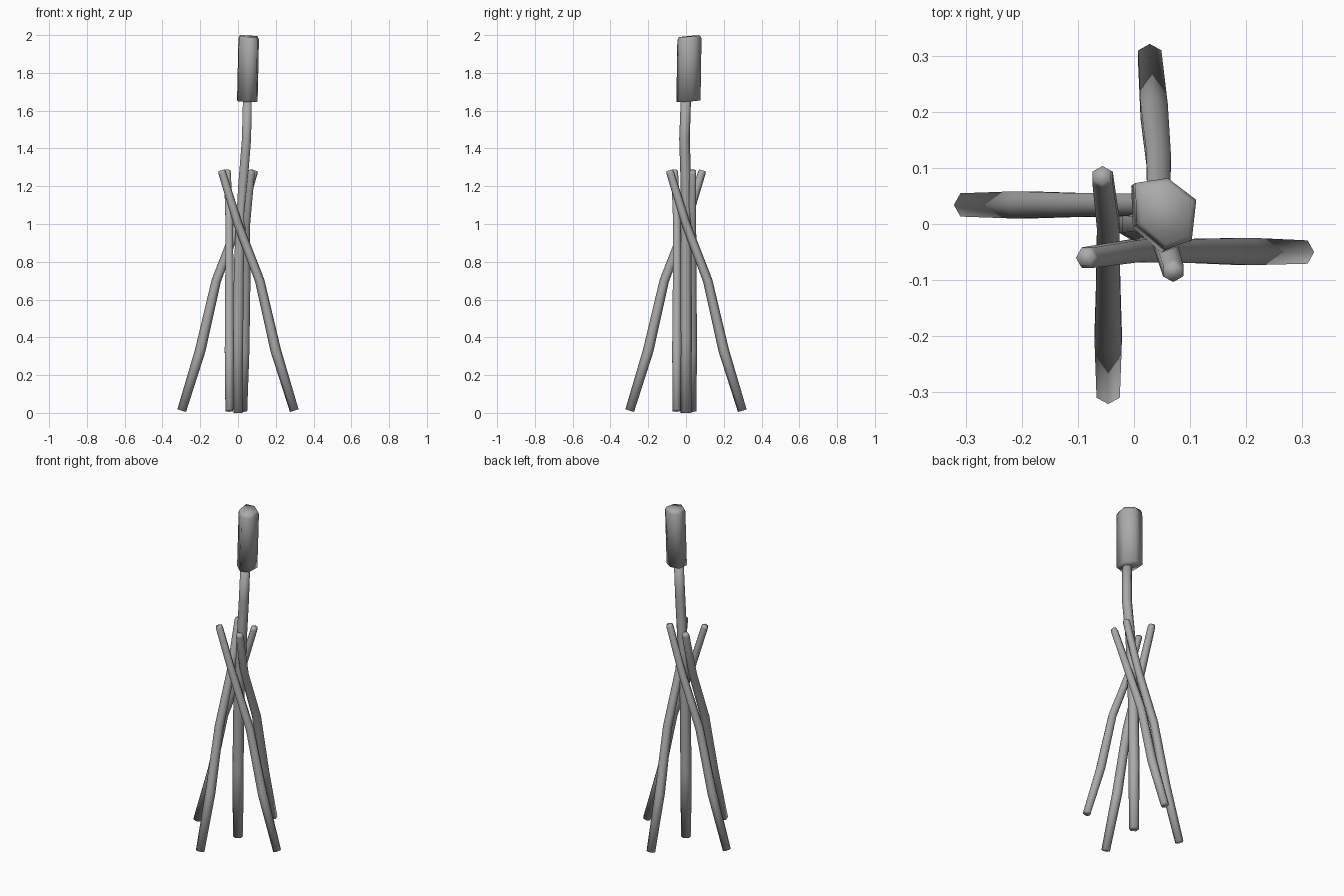
import bpy, bmesh, math
from mathutils import Vector

if "Cube" in bpy.data.objects:
    bpy.data.objects.remove(bpy.data.objects["Cube"])

# Dark grey shared by all parts
grey = bpy.data.materials.new("dark_grey")
grey.diffuse_color = (0.4, 0.4, 0.4, 1)
grey.use_nodes = True
grey.node_tree.nodes["Principled BSDF"].inputs["Base Color"].default_value = grey.diffuse_color


def loft(name, rings):
    """Smooth capped skin through matching rings of points."""
    bm = bmesh.new()
    loops = [[bm.verts.new(p) for p in ring] for ring in rings]
    sides = len(loops[0])
    for a, b in zip(loops, loops[1:]):
        for k in range(sides):
            n = (k + 1) % sides
            bm.faces.new((a[k], a[n], b[n], b[k]))
    bm.faces.new(loops[0][::-1])
    bm.faces.new(loops[-1])
    for face in bm.faces:
        face.smooth = True
    mesh = bpy.data.meshes.new(name)
    bm.to_mesh(mesh)
    bm.free()
    mesh.materials.append(grey)
    obj = bpy.data.objects.new(name, mesh)
    bpy.context.collection.objects.link(obj)


def tube(name, points, radii, phase=0.0, sides=6):
    """Six-sided tube along points, with a radius at each point."""
    pts = [Vector(p) for p in points]
    rings = []
    for i, (p, r) in enumerate(zip(pts, radii)):
        t = (pts[min(i + 1, len(pts) - 1)] - pts[max(i - 1, 0)]).normalized()
        u = (Vector((1, 0, 0)) - t * t.x).normalized()
        v = t.cross(u)
        angles = [phase + k * math.tau / sides for k in range(sides)]
        rings.append([p + (u * math.cos(a) + v * math.sin(a)) * r for a in angles])
    loft(name, rings)


# Central stem, bending slightly towards the head
tube("stem",
     [(0, 0, 0), (0, 0, 0.4), (0.005, 0, 0.8), (0.025, 0, 1.2),
      (0.045, -0.008, 1.45), (0.05, 0, 1.68)],
     [0.028, 0.031, 0.03, 0.028, 0.028, 0.027], math.radians(30))

# Thick seed head: uneven hexagon, slightly leaning, with a chamfered top
OUTLINE = [(0.055, 0.023), (0.047, -0.049), (0, -0.066),
           (-0.051, -0.021), (-0.054, 0.053), (0.004, 0.062)]
LEVELS = [(0.049, 0.015, 1.65, 1.0), (0.056, 0.02, 1.977, 1.0),
          (0.056, 0.02, 1.994, 0.86)]
loft("seed_head",
     [[(cx + x * s, cy + y * s, z + 0.07 * y - 0.03 * x) for x, y in OUTLINE]
      for cx, cy, z, s in LEVELS])

# Four leaves leaning across the stem: outward distance, height and radius
REACH = [0.298, 0.2, 0.115, 0.0, -0.083, -0.087]
HEIGHT = [0.012, 0.33, 0.7, 1.0, 1.27, 1.284]
RADII = [0.024, 0.028, 0.025, 0.023, 0.021, 0.017]
# Each leaf: outward direction and sideways offset at base, middle and tip
LEAVES = {
    "leaf_right": ((1, 0), (-0.05, -0.048, -0.06)),
    "leaf_front": ((0, -1), (-0.046, -0.046, -0.056)),
    "leaf_left": ((-1, 0), (0.034, 0.034, 0.036)),
    "leaf_back": ((0, 1), (0.028, 0.044, 0.07)),
}
for name, ((dx, dy), (base, mid, tip)) in LEAVES.items():
    side = [base, (base + mid) / 2, mid, mid, tip, tip]
    path = [(dx * r + abs(dy) * s, dy * r + abs(dx) * s, z)
            for r, s, z in zip(REACH, side, HEIGHT)]
    tube(name, path, RADII, 0.0 if dx else math.radians(30))
